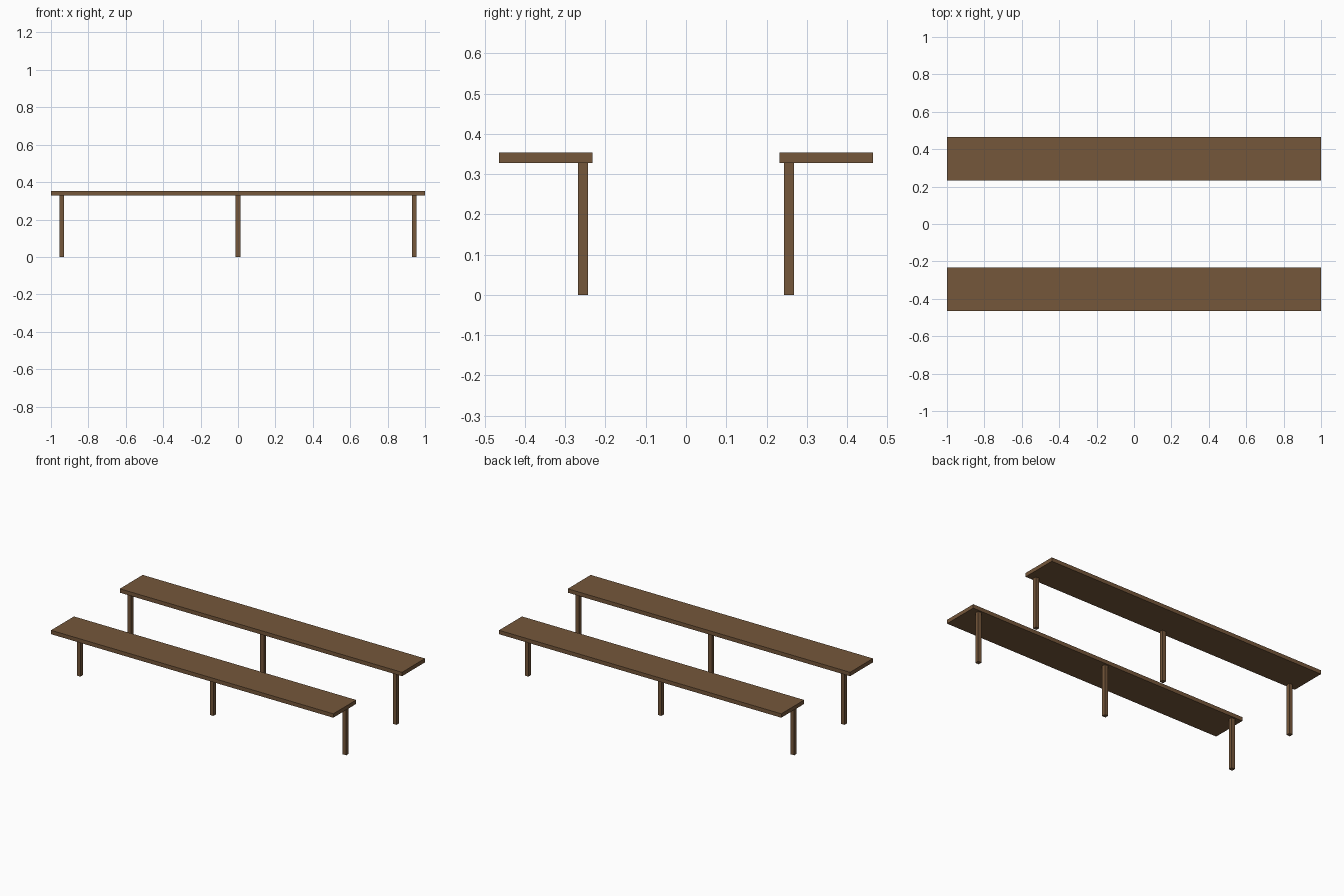
import bpy

if "Cube" in bpy.data.objects:
    bpy.data.objects.remove(bpy.data.objects["Cube"])

wood = bpy.data.materials.new("brown_wood")
wood.diffuse_color = (0.178, 0.095, 0.043, 1)
wood.use_nodes = True
wood.node_tree.nodes["Principled BSDF"].inputs["Base Color"].default_value = wood.diffuse_color


def box(name, center, size):
    bpy.ops.mesh.primitive_cube_add(size=1, location=center)
    ob = bpy.context.object
    ob.name = name
    ob.scale = size
    bpy.ops.object.transform_apply(location=False, rotation=False, scale=True)
    ob.data.materials.append(wood)
    return ob


TOP, THICK = 0.353, 0.025
LEG_H = TOP - THICK

for side, sy in (("front", -1), ("back", 1)):
    # long seat plank
    box(side + "_plank", (0, sy * 0.348, TOP - THICK / 2), (2, 0.232, THICK))
    # three square legs near the inner edge
    for pos, x in (("left", -0.942), ("middle", 0), ("right", 0.942)):
        box(f"{side}_{pos}_leg", (x, sy * 0.2555, LEG_H / 2), (0.025, 0.025, LEG_H))
